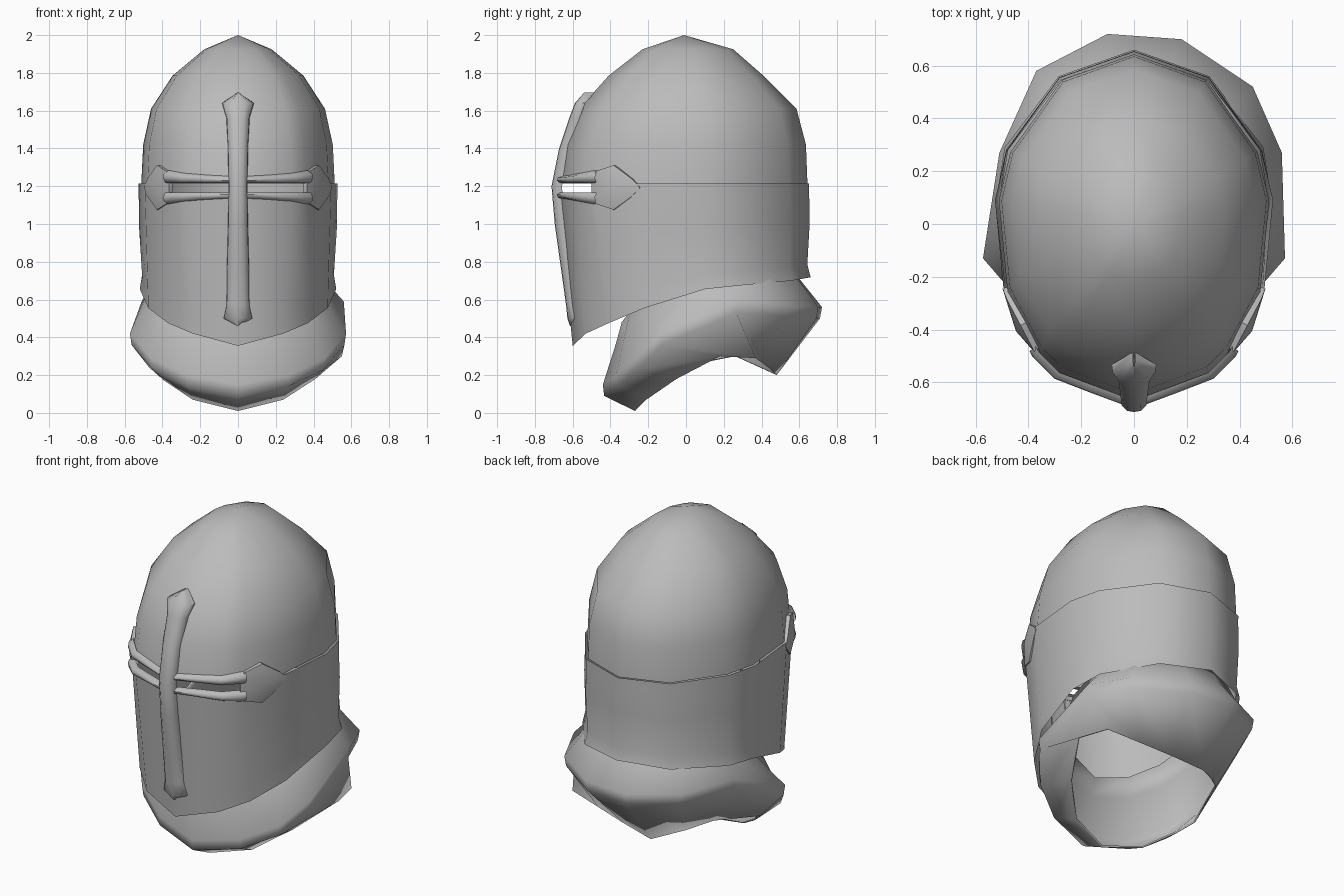
import bpy, bmesh, math
from mathutils import Vector

if "Cube" in bpy.data.objects:
    bpy.data.objects.remove(bpy.data.objects["Cube"])

steel = bpy.data.materials.new("steel grey")
steel.diffuse_color = (0.5, 0.5, 0.5, 1)
steel.use_nodes = True
steel.node_tree.nodes["Principled BSDF"].inputs["Base Color"].default_value = steel.diffuse_color


def finish(name, bm, angle=40):
    bmesh.ops.remove_doubles(bm, verts=bm.verts, dist=0.0005)
    me = bpy.data.meshes.new(name)
    bm.to_mesh(me)
    bm.free()
    me.materials.append(steel)
    ob = bpy.data.objects.new(name, me)
    bpy.context.collection.objects.link(ob)
    bpy.ops.object.select_all(action='DESELECT')
    ob.select_set(True)
    bpy.context.view_layer.objects.active = ob
    bpy.ops.object.shade_smooth_by_angle(angle=math.radians(angle))
    return ob


def grid(bm, rows, skip=(), sides=(1, -1)):
    """Skin rows of points, once per mirror side, facing outward."""
    for s in sides:
        vs = [[bm.verts.new((s * p[0], p[1], p[2])) for p in r] for r in rows]
        for i in range(len(rows) - 1):
            for j in range(len(rows[0]) - 1):
                if (i, j) in skip:
                    continue
                q = [vs[i][j], vs[i + 1][j], vs[i + 1][j + 1], vs[i][j + 1]]
                bm.faces.new(q if s > 0 else q[::-1])


def plan(angles, z, hx, yf, yb):
    """Half outline of the helmet at one height, front to back."""
    out = []
    for a in angles:
        c, s = math.cos(math.radians(a)), math.sin(math.radians(a))
        out.append((hx * c if abs(a) < 90 else 0, s * (yb if s > 0 else -yf), z))
    return out


# Domed skull
ANG = [-90, -57, -46, -22, 8, 25, 58, 90]
bm = bmesh.new()
rings = [(1.925, .18, -.23, .25), (1.785, .35, -.41, .41), (1.61, .465, -.565, .585),
         (1.42, .507, -.645, .635), (1.215, .517, -.675, .643)]
grid(bm, [plan(ANG, *r) for r in rings])
bmesh.ops.remove_doubles(bm, verts=bm.verts, dist=0.0005)
tip = bm.verts.new((0, -.01, 2))
for e in [e for e in bm.edges if e.is_boundary and all(v.co.z > 1.9 for v in e.verts)]:
    bm.faces.new((tip, *e.verts))
bmesh.ops.recalc_face_normals(bm, faces=bm.faces)
finish("dome", bm, 50)

# Face plate and neck guard in one wrap, with an open eye slit and flared hem
top = plan(ANG, 1.215, .532, -.68, .652)
sill = plan(ANG, 1.163, .531, -.68, .652)
hem = [(0, -.6, .355), (.24, -.53, .42), (.37, -.41, .475), (.475, -.22, .555),
       (.52, .1, .655), (.49, .29, .675), (.285, .56, .7), (0, .66, .718)]
rows = [top, sill]
for t, pinch in ((.35, 1), (.85, .975), (1, 1)):
    row = []
    for a, b in zip(sill, hem):
        p = Vector(a).lerp(Vector(b), t)
        k = pinch if p.y > 0 else 1
        row.append((p.x * k, p.y * k, p.z))
    rows.append(row)
bm = bmesh.new()
grid(bm, rows, skip=[(0, 0), (0, 1)])
finish("face_and_neck_plate", bm, 50)

# Flared throat collar, its rear edge turned slightly to one side
neck = [(0, -.37, .37), (.23, -.32, .43), (.38, -.2, .51), (.46, -.02, .6), (.47, .24, .69),
        (.37, .44, .71), (.14, .59, .71), (-.1, .6, .71), (-.31, .5, .71), (-.46, .22, .69),
        (-.46, -.02, .6), (-.38, -.2, .51), (-.23, -.32, .43)]
flare = [(0, -.44, .15), (.27, -.37, .2), (.46, -.26, .29), (.572, -.13, .42), (.56, .27, .59),
         (.45, .52, .57), (.18, .7, .56), (-.1, .72, .56), (-.37, .58, .58), (-.51, .27, .59),
         (-.572, -.13, .42), (-.46, -.26, .29), (-.27, -.37, .2)]
rim = [(0, -.27, .01), (.24, -.21, .07), (.41, -.05, .18), (.55, .18, .3), (.5, .37, .29),
       (.3, .41, .26), (.1, .45, .23), (-.1, .48, .2), (-.25, .37, .25), (-.37, .26, .3),
       (-.47, -.04, .24), (-.39, -.1, .17), (-.24, -.21, .07)]
inner = [(x * .9, y * .92, z + .11) for x, y, z in neck]
lip = [(x * .985, y * .985, z - .06) for x, y, z in flare]
bm = bmesh.new()
grid(bm, [r + r[:1] for r in (inner, neck, flare, lip, rim)], sides=(1,))
ob = finish("collar", bm, 70)
mod = ob.modifiers.new("thickness", 'SOLIDIFY')
mod.thickness = .01

# Vertical nose bar: height, front surface y, half width
bar = [(1.695, -.54, .004), (1.64, -.588, .085), (1.565, -.617, .062), (1.4, -.672, .054),
       (1.2, -.712, .05), (1, -.695, .053), (.75, -.66, .06), (.57, -.635, .062),
       (.5, -.628, .078), (.46, -.615, .004)]
bm = bmesh.new()
grid(bm, [[(u * w, y + d, z) for u, d in ((-1, .055), (-.95, .025), (-.5, .004), (0, 0),
                                          (.5, .004), (.95, .025), (1, .055))]
          for z, y, w in bar], sides=(1,))
finish("nose_bar", bm, 60)


# Brow and cheek bars framing the slit, and their pointed side ends
def wrap(a, z, out):
    """Point on the face at a plan angle, pushed outward."""
    i = max(k for k in range(4) if ANG[k] <= a)
    t = (a - ANG[i]) / (ANG[i + 1] - ANG[i])
    p = Vector(top[i]).lerp(Vector(top[i + 1]), t)
    n = Vector((p.x / .27, p.y / .46, 0)).normalized()
    return (p.x + n.x * out, p.y + n.y * out, z)


MID = 1.193
bm = bmesh.new()
for up in (1, -1):
    rows = []
    for f, o in ((0, -.02), (0, .006), (.35, .02), (.75, .016), (1, -.01)):
        row = []
        for a, h in ((-90, .058), (-72, .066), (-57, .076), (-46, .09), (-44, .09)):
            row.append(wrap(a, MID + up * (.025 + f * (h - .025)), o))
        rows.append(row)
    grid(bm, rows[::-1] if up > 0 else rows)
finish("slit_bars", bm, 60)

bm = bmesh.new()
outline = [(-47, .028), (-45, .085), (-35, .118), (-25, .045), (-21, 0)]
ring = outline + [(a, -h) for a, h in outline[-2::-1]]
for s in (1, -1):
    def V(p):
        return bm.verts.new((s * p[0], p[1], p[2]))
    peak = V(wrap(-36, MID, .03))
    edge = [V(wrap(a, MID + h, .004)) for a, h in ring]
    base = [V(wrap(a, MID + h, -.02)) for a, h in ring]
    for k in range(len(ring)):
        n = (k + 1) % len(ring)
        bm.faces.new((peak, edge[k], edge[n]))
        bm.faces.new((edge[k], base[k], base[n], edge[n]))
bmesh.ops.recalc_face_normals(bm, faces=bm.faces)
finish("slit_bar_ends", bm, 50)
